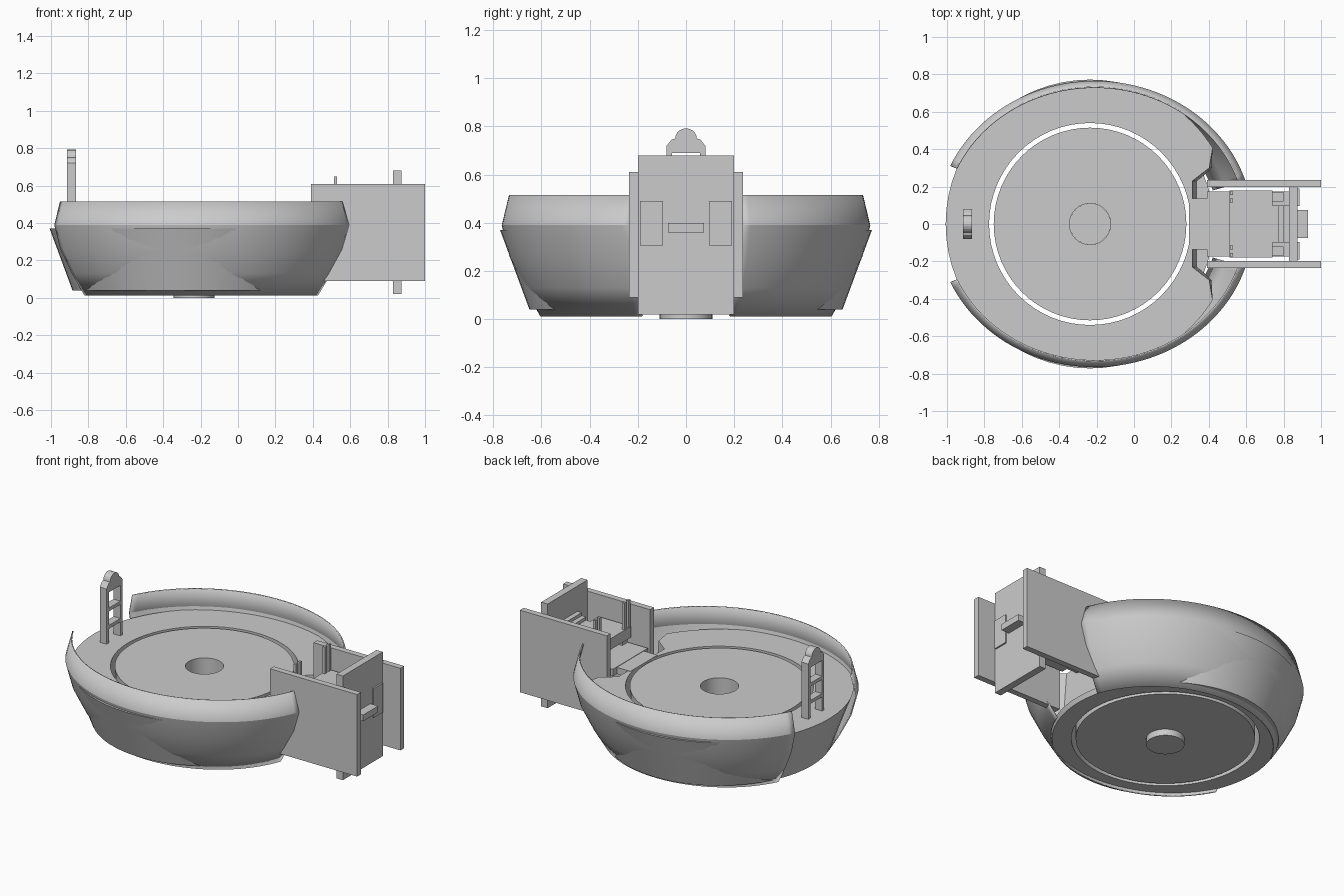
import bpy
import bmesh
from math import cos, sin, pi, radians

if "Cube" in bpy.data.objects:
    bpy.data.objects.remove(bpy.data.objects["Cube"])


def finish(name, bm, smooth=False):
    bmesh.ops.recalc_face_normals(bm, faces=bm.faces)
    mesh = bpy.data.meshes.new(name)
    bm.to_mesh(mesh)
    bm.free()
    ob = bpy.data.objects.new(name, mesh)
    bpy.context.collection.objects.link(ob)
    bpy.ops.object.select_all(action='DESELECT')
    ob.select_set(True)
    bpy.context.view_layer.objects.active = ob
    if smooth:
        bpy.ops.object.shade_smooth_by_angle(angle=radians(20))
    return ob


def box(name, x, y, z):
    bm = bmesh.new()
    bmesh.ops.create_cube(bm, size=1)
    for v in bm.verts:
        for i, (lo, hi) in enumerate((x, y, z)):
            v.co[i] = lo if v.co[i] < 0 else hi
    return finish(name, bm)


def mirrored_boxes(name, x, y, z):
    box("left_" + name, x, y, z)
    box("right_" + name, x, (-y[1], -y[0]), z)


def lathe(name, profile, centre, steps=64, closed=True):
    """Revolve (radius, z) points; a closed profile makes a ring."""
    bm = bmesh.new()
    rings = []
    for i in range(steps):
        a = 2 * pi * i / steps
        rings.append([bm.verts.new((centre + r * cos(a), r * sin(a), z)) for r, z in profile])
    n = len(profile)
    for i in range(steps):
        a, b = rings[i], rings[(i + 1) % steps]
        for j in range(n if closed else n - 1):
            k = (j + 1) % n
            bm.faces.new((a[j], b[j], b[k], a[k]))
    bmesh.ops.remove_doubles(bm, verts=bm.verts, dist=1e-5)
    return finish(name, bm, True)


def prism(name, outline, to_low, to_high):
    bm = bmesh.new()
    low = [bm.verts.new(to_low(*p)) for p in outline]
    high = [bm.verts.new(to_high(*p)) for p in outline]
    bm.faces.new(low)
    bm.faces.new(high)
    n = len(outline)
    for i in range(n):
        j = (i + 1) % n
        bm.faces.new((low[i], low[j], high[j], high[i]))
    return finish(name, bm)


# Outer hull: two elliptical wall halves, open at the ladder and at the cabin
def hull_wall(name, side):
    profile = [(0.605, 0.012), (0.672, 0.13), (0.733, 0.26), (0.765, 0.39), (0.735, 0.515)]
    stretch, steps = 1.105, 48
    start, end = radians(17.5), radians(156)
    bm = bmesh.new()
    rings = []
    for i in range(steps + 1):
        a = start + (end - start) * i / steps
        rings.append([bm.verts.new((r * stretch * cos(a) - 0.21, side * r * sin(a), z))
                      for r, z in profile])
    for a, b in zip(rings, rings[1:]):
        for j in range(len(profile) - 1):
            bm.faces.new((a[j], b[j], b[j + 1], a[j + 1]))
    ob = finish(name, bm, True)
    thick = ob.modifiers.new("thickness", 'SOLIDIFY')
    thick.thickness = 0.008
    # Offset toward whichever side faces the axis
    face = ob.data.polygons[len(ob.data.polygons) // 2]
    thick.offset = -1 if face.normal.y * side > 0 else 1


hull_wall("left_hull_wall", 1)
hull_wall("right_hull_wall", -1)

# Deck ring, turntable inside it, and a deep cup at the centre
AXIS = -0.235
deck = lathe("deck_ring", [(0.54, 0.04), (0.65, 0.04), (0.772, 0.37), (0.54, 0.37)], AXIS)
lathe("turntable", [(0.515, 0.04), (0.515, 0.37), (0.11, 0.37), (0.11, 0.04)], AXIS)
lathe("centre_cup", [(0, 0.0), (0.11, 0.0), (0.11, 0.06), (0, 0.06)], AXIS, 32, False)

# Notch in the deck where the cabin joins
half = [(0.295, 0.23), (0.385, 0.3), (0.41, 0.45), (0.8, 0.45)]
notch = half + [(x, -y) for x, y in reversed(half)]
cutter = prism("notch_cutter", notch,
               lambda x, y: (x + 0.04, y, 0.07), lambda x, y: (x, y, 0.6))
cutter.hide_render = True
cutter.hide_set(True)
cut = deck.modifiers.new("notch", 'BOOLEAN')
cut.operation = 'DIFFERENCE'
cut.solver = 'EXACT'
cut.object = cutter

# Ladder with a rounded crest
LADDER_X = (-0.913, -0.865)
mirrored_boxes("ladder_leg", LADDER_X, (0.058, 0.08), (0.36, 0.70))
for i, z in enumerate((0.47, 0.58)):
    box(f"ladder_rung_{i + 1}", LADDER_X, (-0.065, 0.065), (z - 0.011, z + 0.011))
crest = [(-0.08, 0.69), (0.08, 0.69), (0.08, 0.72), (0.06, 0.745)]
crest += [(0.045 * cos(pi * i / 10), 0.75 + 0.042 * sin(pi * i / 10)) for i in range(11)]
crest += [(-0.06, 0.745), (-0.08, 0.72)]
prism("ladder_crest", crest,
      lambda y, z: (LADDER_X[0], y, z), lambda y, z: (LADDER_X[1], y, z))

# Cabin: side plates, end plate and its outside fittings
mirrored_boxes("cabin_side", (0.39, 1.0), (0.198, 0.236), (0.09, 0.61))
box("cabin_end", (0.83, 0.875), (-0.2, 0.2), (0.02, 0.68))
mirrored_boxes("end_panel", (0.87, 0.885), (0.095, 0.19), (0.305, 0.49))
box("end_handle", (0.87, 0.93), (-0.075, 0.075), (0.36, 0.40))

# Cabin interior: floor, bench with backrest steps, and posts
box("cabin_threshold", (0.295, 0.40), (-0.135, 0.135), (0.33, 0.372))
box("cabin_floor", (0.39, 0.83), (-0.175, 0.175), (0.33, 0.375))
box("bench", (0.51, 0.74), (-0.18, 0.18), (0.41, 0.48))
mirrored_boxes("bench_support", (0.53, 0.8), (0.12, 0.17), (0.37, 0.42))
for i in range(3):
    x = 0.74 + 0.03 * i
    box(f"bench_step_{i + 1}", (x, x + 0.03), (-0.1, 0.1), (0.41, 0.48 + 0.02 * i))
for i, y in enumerate((0.115, 0.155)):
    mirrored_boxes(f"post_{i + 1}", (0.513, 0.528), (y, y + 0.02), (0.47, 0.65))
